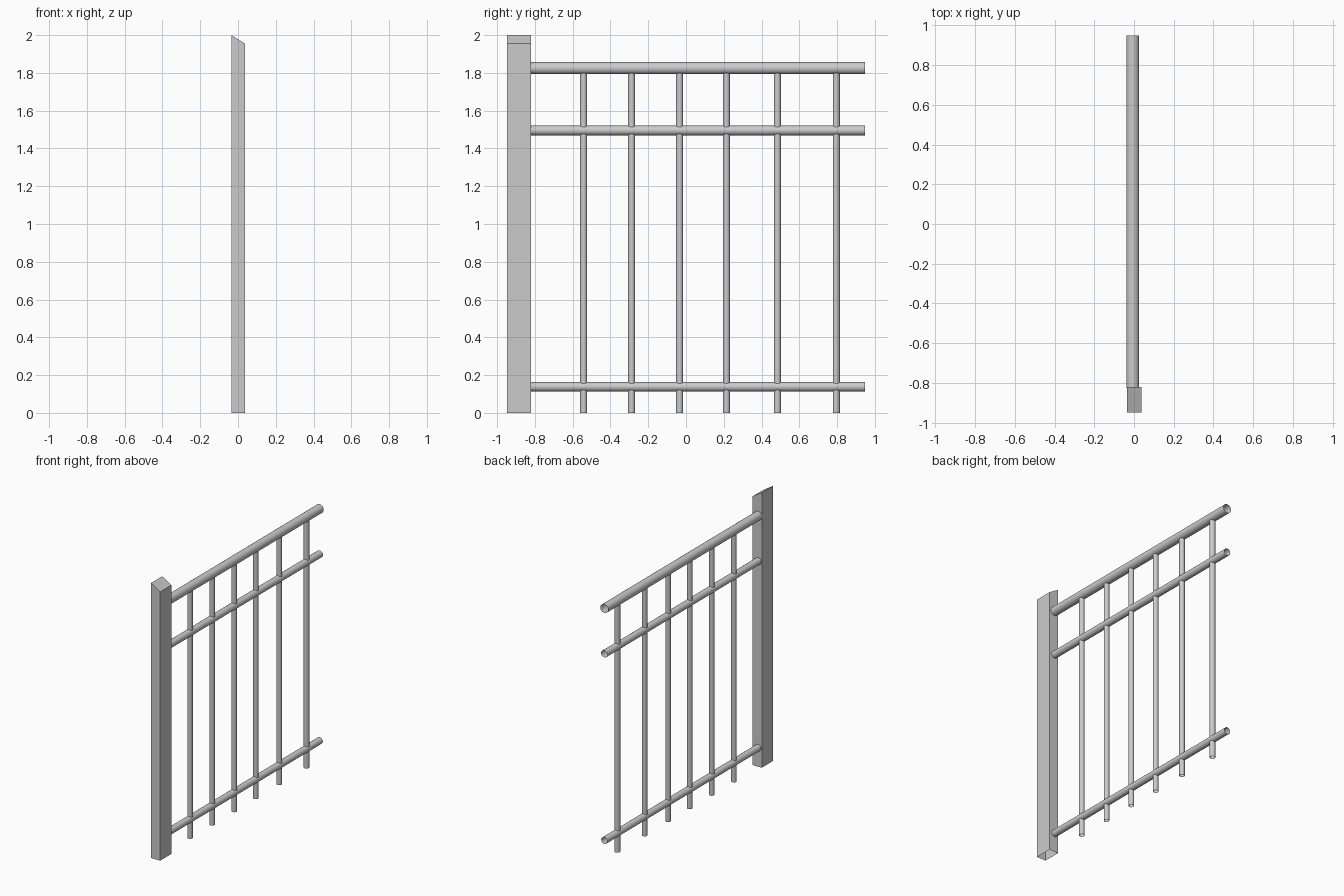
import bpy
import bmesh
from math import pi
from mathutils import Matrix, Vector

cube = bpy.data.objects.get("Cube")
if cube:
    bpy.data.objects.remove(cube, do_unlink=True)

# One grey metal for everything
metal = bpy.data.materials.new("grey_metal")
metal.use_nodes = True
GREY = (0.6, 0.6, 0.6, 1)
metal.diffuse_color = GREY
metal.node_tree.nodes["Principled BSDF"].inputs["Base Color"].default_value = GREY

AXIS_X = -0.006      # centre plane of rails and pickets
RAIL_START, RAIL_END = -0.825, 0.948


def add_object(name, bm):
    mesh = bpy.data.meshes.new(name)
    bm.to_mesh(mesh)
    bm.free()
    mesh.materials.append(metal)
    obj = bpy.data.objects.new(name, mesh)
    bpy.context.collection.objects.link(obj)
    return obj


def tube(name, start, end, radius):
    """Open-ended smooth round tube between two points."""
    start, end = Vector(start), Vector(end)
    axis = end - start
    turn = axis.to_track_quat("Z", "Y").to_matrix().to_4x4()
    bm = bmesh.new()
    bmesh.ops.create_cone(bm, cap_ends=False, segments=24, radius1=radius,
                          radius2=radius, depth=axis.length,
                          matrix=Matrix.Translation((start + end) / 2) @ turn)
    for face in bm.faces:
        face.smooth = True
    return add_object(name, bm)


# Post: hollow box, open underneath, with a cap sloping down towards +x
bm = bmesh.new()
bmesh.ops.create_cube(bm, size=1, matrix=Matrix.Translation((0.001, -0.884, 1))
                      @ Matrix.Diagonal((0.073, 0.128, 2, 1)))
for v in bm.verts:
    if v.co.z > 1 and v.co.x > 0:
        v.co.z -= 0.045
bottom = [f for f in bm.faces if f.normal.z < -0.9]
bmesh.ops.delete(bm, geom=bottom, context="FACES_ONLY")
add_object("post", bm)

# Horizontal rails: height and radius
RAILS = {"top_rail": (1.825, 0.032),
         "middle_rail": (1.495, 0.0255),
         "bottom_rail": (0.138, 0.0245)}
for name, (z, radius) in RAILS.items():
    tube(name, (AXIS_X, RAIL_START, z), (AXIS_X, RAIL_END, z), radius)

# Pickets: pieces running from the ground up between the rails
LEVELS = [("foot", 0, 0.12), ("picket", 0.155, 1.476), ("upper_picket", 1.513, 1.803)]
for i, y in enumerate((-0.542, -0.288, -0.034, 0.214, 0.484, 0.796), 1):
    for name, low, high in LEVELS:
        tube(f"{name}_{i}", (AXIS_X, y, low), (AXIS_X, y, high), 0.0185)
